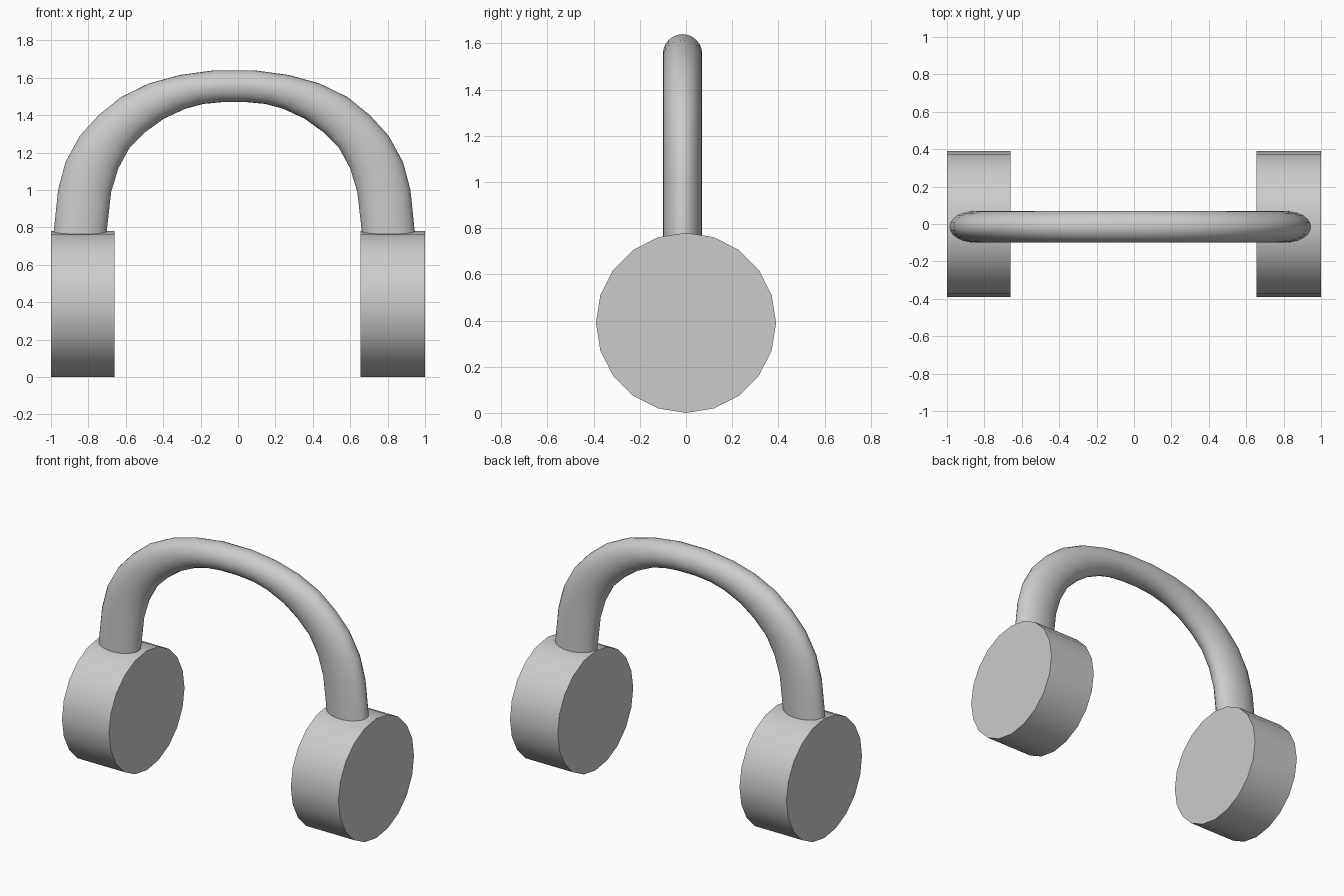
import bpy, bmesh
from math import sin, cos, pi
from mathutils import Vector

if "Cube" in bpy.data.objects:
    bpy.data.objects.remove(bpy.data.objects["Cube"])

BAND_X, BAND_Y = -0.02, -0.015   # centre line of the headband
SIDES = 24

# Ear cups: short 20-sided drums lying along x
def ear_cup(name, x0, x1):
    bpy.ops.mesh.primitive_cylinder_add(vertices=20, radius=0.39, depth=x1 - x0,
                                        location=((x0 + x1) / 2, 0, 0.39),
                                        rotation=(0, pi / 2, 0))
    bpy.context.object.name = name
    bpy.ops.object.shade_smooth_by_angle()

ear_cup("left_ear_cup", -1.0, -0.66)
ear_cup("right_ear_cup", 0.655, 1.0)

# Headband: outer and inner edge of one half, from cup to crown
outer = [(.975, .68), (.942, 1.0), (.902, 1.15), (.825, 1.29), (.725, 1.40),
         (.605, 1.497), (.455, 1.57), (.29, 1.615), (.105, 1.64)]
inner = [(.693, .68), (.658, .99), (.62, 1.115), (.56, 1.225), (.475, 1.31),
         (.375, 1.382), (.26, 1.435), (.165, 1.46), (.06, 1.47)]
half = [(Vector((o[0], 0, o[1])), Vector((i[0], 0, i[1]))) for o, i in zip(outer, inner)]
flip = Vector((-1, 1, 1))
path = half + [(o * flip, i * flip) for o, i in reversed(half)]

bm = bmesh.new()
rings = []
for o, i in path:
    mid, arm = (o + i) / 2, (o - i) / 2
    rings.append([bm.verts.new(mid + arm * cos(2 * pi * k / SIDES)
                  + Vector((BAND_X, BAND_Y + 0.085 * sin(2 * pi * k / SIDES), 0)))
                  for k in range(SIDES)])
for a, b in zip(rings, rings[1:]):
    for k in range(SIDES):
        n = (k + 1) % SIDES
        bm.faces.new((a[k], a[n], b[n], b[k]))
bm.faces.new(rings[0])
bm.faces.new(rings[-1])
bmesh.ops.recalc_face_normals(bm, faces=bm.faces)
mesh = bpy.data.meshes.new("headband")
bm.to_mesh(mesh)
bm.free()
band = bpy.data.objects.new("headband", mesh)
bpy.context.collection.objects.link(band)
bpy.ops.object.select_all(action='DESELECT')
band.select_set(True)
bpy.context.view_layer.objects.active = band
bpy.ops.object.shade_smooth_by_angle()
